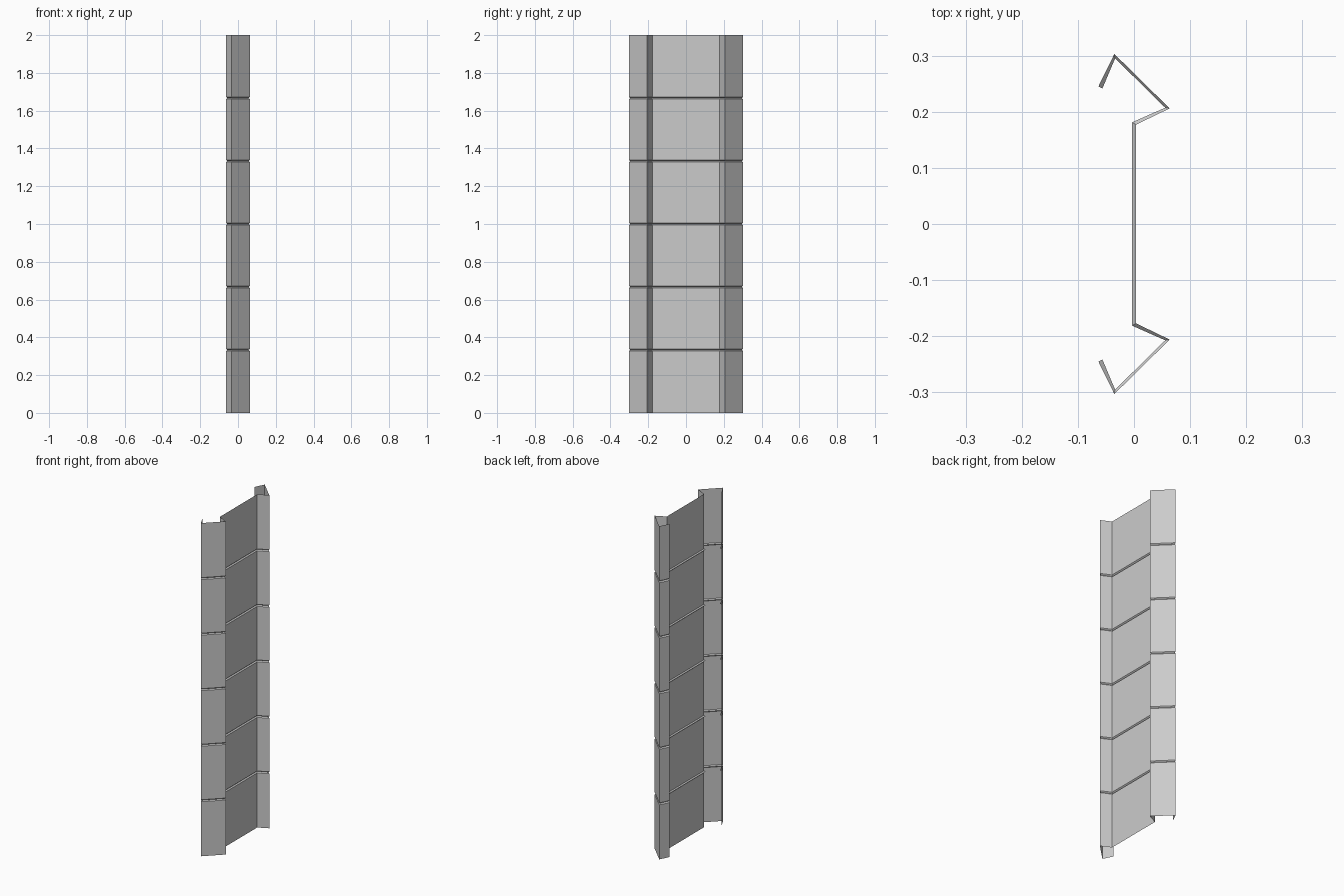
import bpy, bmesh
from mathutils import Vector

if "Cube" in bpy.data.objects:
    bpy.data.objects.remove(bpy.data.objects["Cube"])

HEIGHT, PANELS = 2.0, 6
GROOVE_H, GROOVE_D = 0.012, 0.008

# Folded sheet cross-section: one half, then mirrored across y
half = [(-0.0635, 0.245), (-0.035, 0.303), (0.0635, 0.206), (0.0035, 0.177)]
outer = [Vector(p) for p in half] + [Vector((x, -y)) for x, y in reversed(half)]


def pressed_in(points, depth):
    """Move each corner along its averaged inward normal."""
    result = []
    for i, p in enumerate(points):
        normal = Vector((0, 0))
        for a, b in ((i - 1, i), (i, i + 1)):
            if a >= 0 and b < len(points):
                d = (points[b] - points[a]).normalized()
                normal += Vector((d.y, -d.x))
        result.append(p + normal.normalized() * depth)
    return result


inner = pressed_in(outer, GROOVE_D)

# Levels up the sheet: flat panels separated by V-shaped joints
levels = [(0.0, outer)]
for i in range(1, PANELS):
    z = HEIGHT * i / PANELS
    levels += [(z - GROOVE_H / 2, outer), (z, inner), (z + GROOVE_H / 2, outer)]
levels.append((HEIGHT, outer))

# Skin the levels into one open sheet
bm = bmesh.new()
rows = [[bm.verts.new((p.x, p.y, z)) for p in prof] for z, prof in levels]
for low, high in zip(rows, rows[1:]):
    for k in range(len(outer) - 1):
        bm.faces.new((low[k], high[k], high[k + 1], low[k + 1]))

mesh = bpy.data.meshes.new("sheet_pile_panel")
bm.to_mesh(mesh)
bm.free()
panel = bpy.data.objects.new("sheet_pile_panel", mesh)
bpy.context.collection.objects.link(panel)
